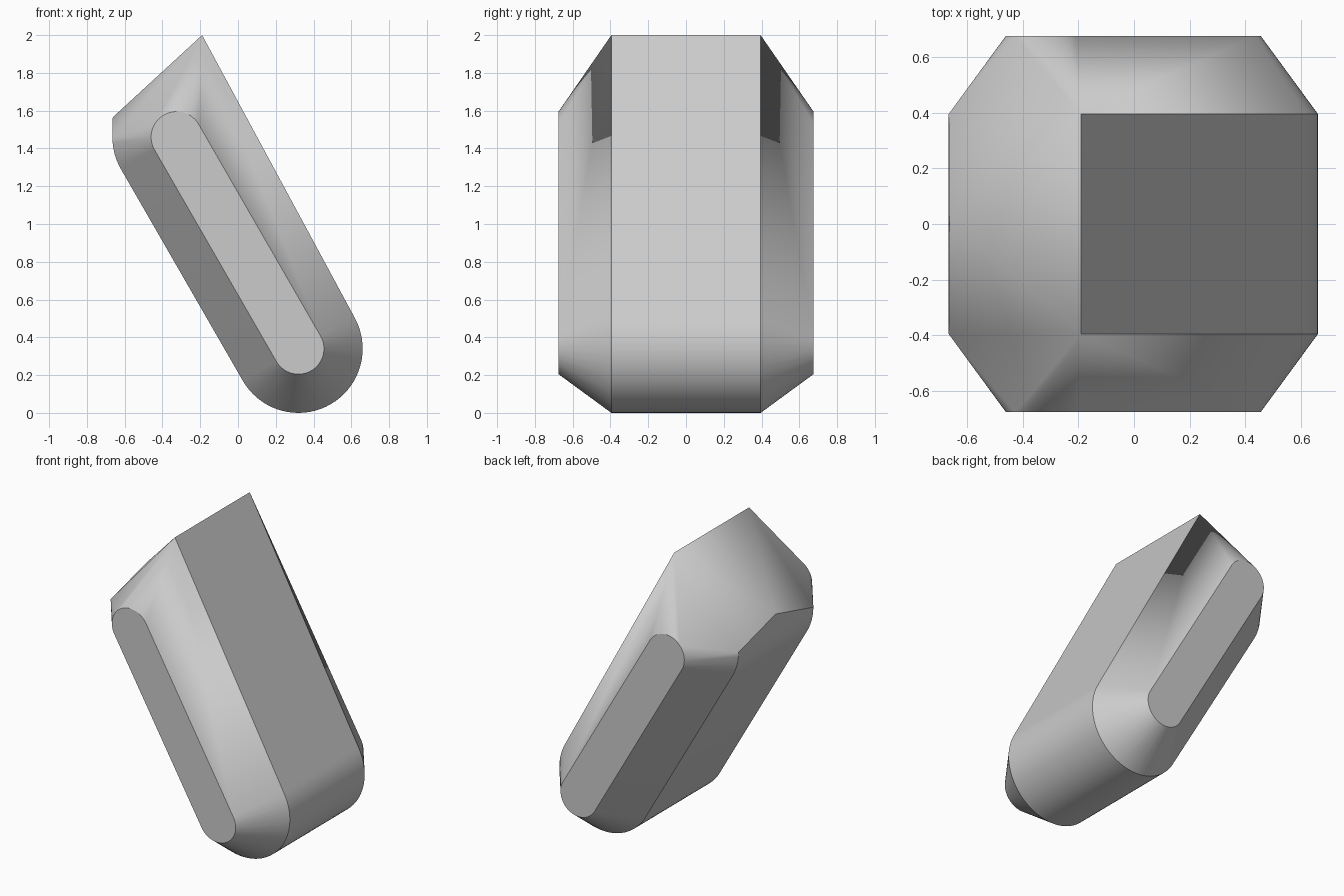
import bpy
import bmesh
from math import cos, sin, radians

cube = bpy.data.objects.get("Cube")
if cube:
    bpy.data.objects.remove(cube, do_unlink=True)

# Centres of the slanted slot, in the x-z plane
LOW, HIGH = (0.32, 0.34), (-0.325, 1.46)
OUTER_R, CAP_R = 0.34, 0.135
OUTER_Y, CAP_Y = 0.395, 0.675


def arc(centre, radius, y, start, end, steps):
    """Points on an arc in the x-z plane at depth y."""
    pts = []
    for i in range(steps + 1):
        a = radians(start + (end - start) * i / steps)
        pts.append((centre[0] + radius * cos(a), y, centre[1] + radius * sin(a)))
    return pts


points = [(-0.663, 0, 1.565)]                          # middle of the blunt end
for side in (-1, 1):
    y = side * OUTER_Y
    points.append((-0.19, y, 2.0))                     # pointed ridge
    points += arc(LOW, OUTER_R, y, -150, 30, 36)       # rounded foot
    points += arc(HIGH, OUTER_R, y, 180, 210, 6)       # rounded lower lip
    y = side * CAP_Y
    points += arc(LOW, CAP_R, y, -150, 30, 36)         # flat slot-shaped cap
    points += arc(HIGH, CAP_R, y, 30, 210, 36)

# Wrap the profiles in one convex skin
bm = bmesh.new()
for p in points:
    bm.verts.new(p)
hull = bmesh.ops.convex_hull(bm, input=bm.verts[:])
loose = {v for v in hull["geom_interior"] + hull["geom_unused"]
         if isinstance(v, bmesh.types.BMVert) and not v.link_faces}
bmesh.ops.delete(bm, geom=list(loose), context="VERTS")
bmesh.ops.dissolve_limit(bm, angle_limit=radians(0.5),
                         verts=bm.verts[:], edges=bm.edges[:])
bmesh.ops.recalc_face_normals(bm, faces=bm.faces[:])

mesh = bpy.data.meshes.new("bevelled_body")
bm.to_mesh(mesh)
bm.free()
body = bpy.data.objects.new("bevelled_body", mesh)
bpy.context.collection.objects.link(body)

# Plain grey
grey = bpy.data.materials.new("light grey")
grey.use_nodes = True
colour = (0.6, 0.6, 0.6, 1)
grey.diffuse_color = colour
grey.node_tree.nodes["Principled BSDF"].inputs["Base Color"].default_value = colour
mesh.materials.append(grey)

# Smooth arcs, crisp bevel edges
bpy.ops.object.select_all(action="DESELECT")
body.select_set(True)
bpy.context.view_layer.objects.active = body
bpy.ops.object.shade_smooth_by_angle(angle=radians(30))
